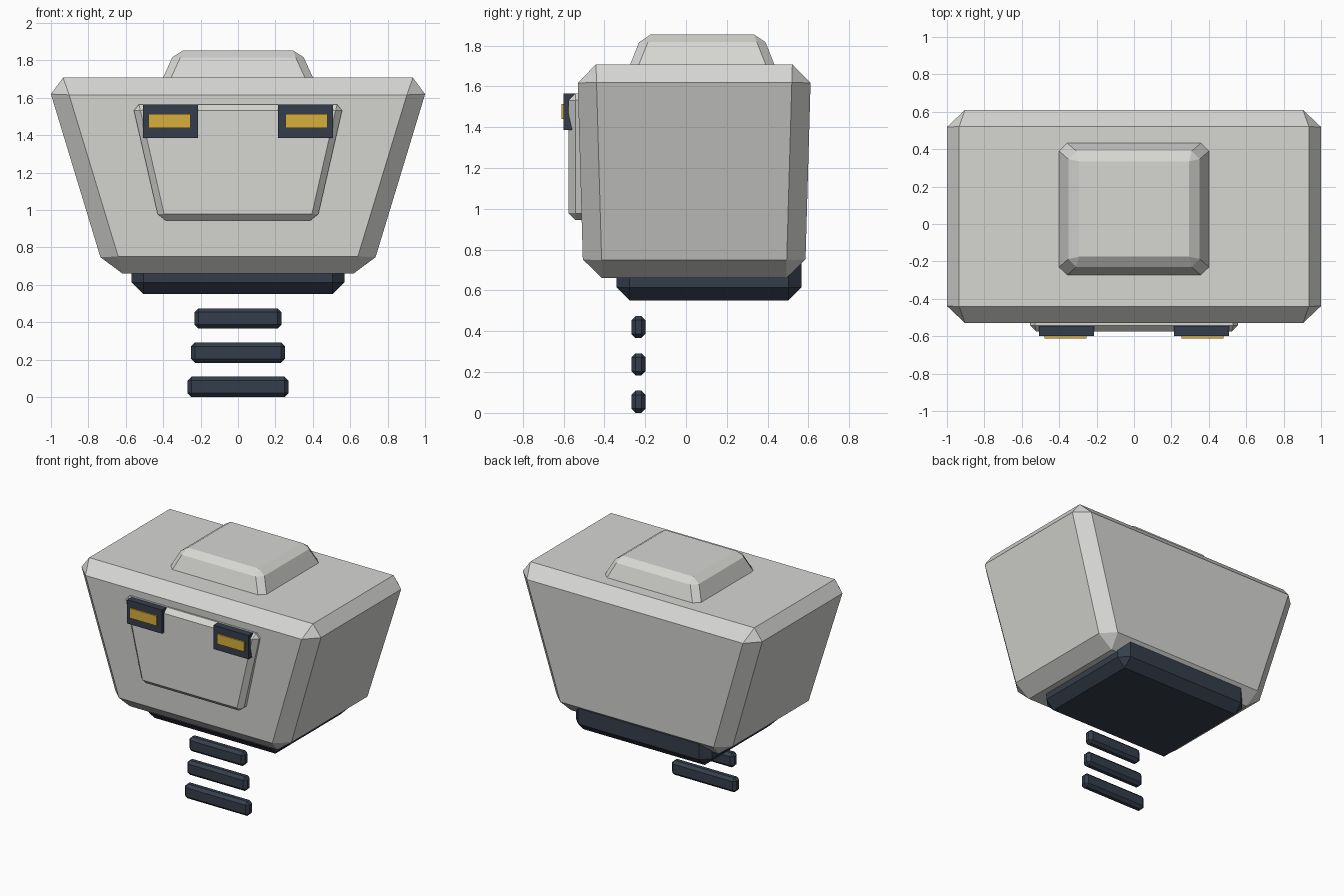
import bpy
import bmesh

cube = bpy.data.objects.get("Cube")
if cube:
    bpy.data.objects.remove(cube, do_unlink=True)


def material(name, rgb):
    mat = bpy.data.materials.new(name)
    mat.use_nodes = True
    mat.diffuse_color = (*rgb, 1)
    mat.node_tree.nodes["Principled BSDF"].inputs["Base Color"].default_value = (*rgb, 1)
    return mat


SHELL = material("warm light grey", (0.67, 0.67, 0.65))
DARK = material("dark slate blue", (0.036, 0.048, 0.072))
GOLD = material("golden yellow", (0.68, 0.42, 0.045))


def tapered_box(name, mat, z, bottom, top, bevel=0):
    """Chamfered box; bottom and top are (x0, x1, y0, y1) at heights z[0], z[1]."""
    bm = bmesh.new()
    bmesh.ops.create_cube(bm, size=2)
    for v in bm.verts:
        up = v.co.z > 0
        x0, x1, y0, y1 = top if up else bottom
        v.co = (x1 if v.co.x > 0 else x0, y1 if v.co.y > 0 else y0, z[up])
    if bevel:
        bmesh.ops.bevel(bm, geom=bm.edges[:], offset=bevel, segments=1,
                        affect='EDGES', clamp_overlap=True)
    bmesh.ops.recalc_face_normals(bm, faces=bm.faces[:])
    mesh = bpy.data.meshes.new(name)
    bm.to_mesh(mesh)
    bm.free()
    mesh.materials.append(mat)
    obj = bpy.data.objects.new(name, mesh)
    bpy.context.collection.objects.link(obj)
    return obj


def box(name, mat, x, y, z, bevel=0):
    return tapered_box(name, mat, z, (*x, *y), (*x, *y), bevel)


# Main shell and the raised hatch on its roof
tapered_box("body_shell", SHELL, (0.66, 1.708),
            (-0.709, 0.709, -0.503, 0.583), (-1.027, 1.027, -0.533, 0.613), 0.092)
tapered_box("roof_hatch", SHELL, (1.67, 1.853),
            (-0.418, 0.418, -0.288, 0.448), (-0.335, 0.335, -0.215, 0.375), 0.04)

# Face panel and the base plinth
tapered_box("face_panel", SHELL, (0.945, 1.565),
            (-0.422, 0.422, -0.576, -0.44), (-0.564, 0.564, -0.576, -0.44), 0.034)
box("base_plinth", DARK, (-0.57, 0.57), (-0.34, 0.565), (0.55, 0.85), 0.064)

# Eyes: dark housing with a glowing lens
for side, s in (("left", 1), ("right", -1)):
    box(side + "_eye_housing", DARK, sorted((s * 0.215, s * 0.507)),
        (-0.6, -0.545), (1.386, 1.565))
    box(side + "_eye_lens", GOLD, sorted((s * 0.253, s * 0.478)),
        (-0.611, -0.59), (1.439, 1.513))

# Floating slats, narrowing upwards
for i in range(3):
    half, z = 0.27 - 0.019 * i, 0.183 * i
    box(f"slat_{i + 1}", DARK, (-half, half), (-0.268, -0.198), (z, z + 0.109), 0.021)
